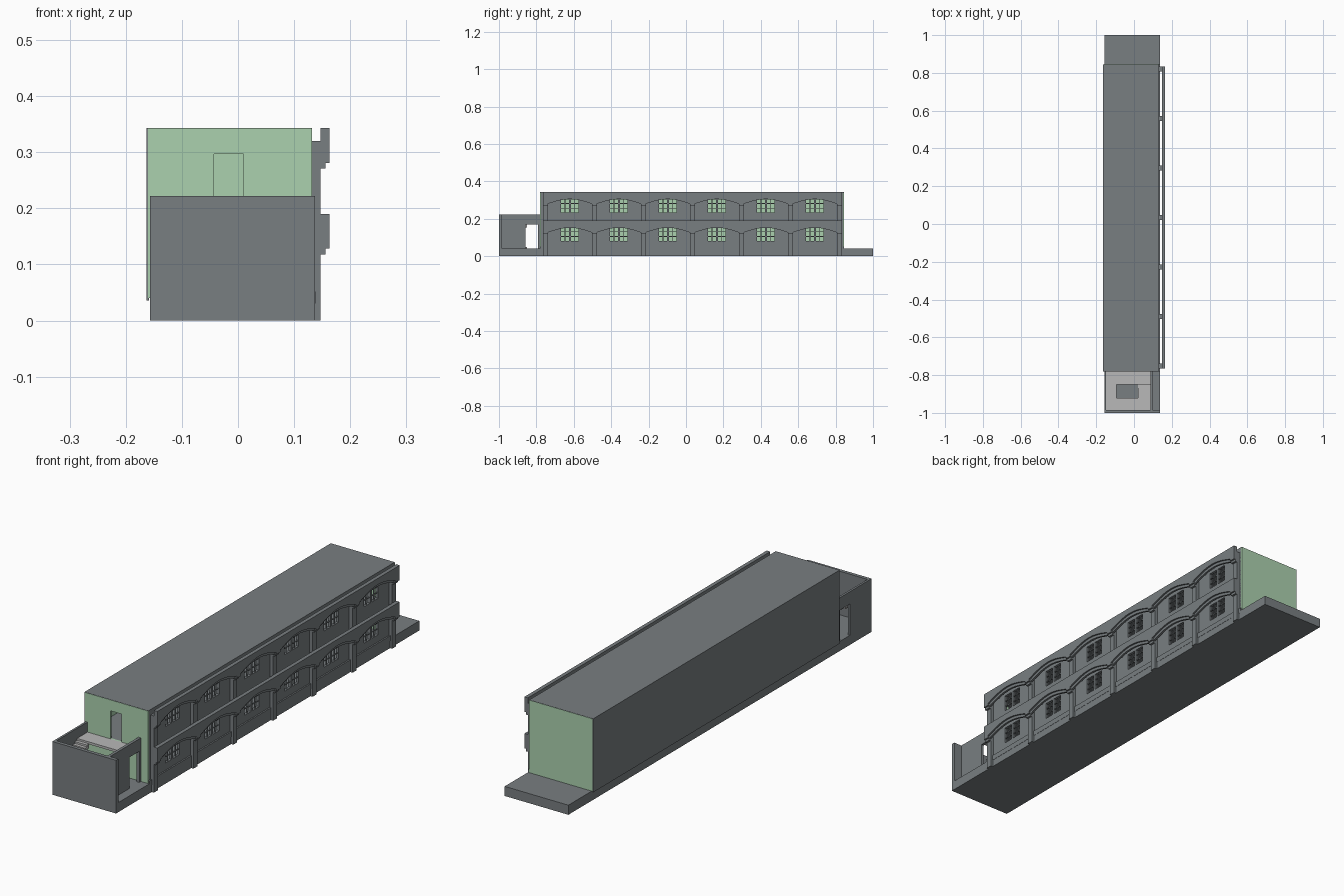
import bpy, bmesh, math

if "Cube" in bpy.data.objects:
    bpy.data.objects.remove(bpy.data.objects["Cube"])

def mat(name, c):
    m = bpy.data.materials.new(name)
    m.diffuse_color = (*c, 1)
    m.use_nodes = True
    m.node_tree.nodes["Principled BSDF"].inputs["Base Color"].default_value = m.diffuse_color
    return m

GREY = mat("slate_grey", (0.19, 0.21, 0.22))
GREEN = mat("pale_green", (0.41, 0.64, 0.43))
LIGHT = mat("light_grey", (0.48, 0.48, 0.48))

def finish(name, bm, m):
    bmesh.ops.recalc_face_normals(bm, faces=bm.faces)
    me = bpy.data.meshes.new(name)
    bm.to_mesh(me)
    bm.free()
    me.materials.append(m)
    ob = bpy.data.objects.new(name, me)
    bpy.context.collection.objects.link(ob)
    return ob

def boxes(name, m, items):
    """One object from boxes given as (x0, x1, y0, y1, z0, z1)."""
    bm = bmesh.new()
    for x0, x1, y0, y1, z0, z1 in items:
        vs = bmesh.ops.create_cube(bm, size=1)["verts"]
        for v in vs:
            v.co = (x1 if v.co.x > 0 else x0, y1 if v.co.y > 0 else y0,
                    z1 if v.co.z > 0 else z0)
    return finish(name, bm, m)

FRONT, BACK = -0.78, 0.845
STEP, FIRST, BAYS = 0.262, -0.752, 6
posts = [FIRST + STEP * i for i in range(BAYS + 1)]
centres = [p + STEP / 2 for p in posts[:-1]]

# base slab and main shell
boxes("base_slab", GREY, [(-0.157, 0.137, -1, 1, 0, 0.04)])
boxes("roof", GREY, [(-0.163, 0.132, FRONT, BACK, 0.339, 0.343)])
boxes("rear_long_wall", GREY, [(-0.163, -0.159, FRONT, BACK, 0.036, 0.34)])
boxes("inner_wall_lining", GREEN, [(-0.159, -0.154, FRONT + 0.006, BACK - 0.006, 0.04, 0.339)])
boxes("upper_floor", GREY, [(-0.154, 0.12, FRONT + 0.006, BACK - 0.006, 0.174, 0.18)])

# green end walls, the front one with a doorway at the stair landing
boxes("back_end_wall", GREEN, [(-0.16, 0.132, BACK - 0.006, BACK + 0.001, 0.04, 0.342)])
a, b = FRONT - 0.001, FRONT + 0.006
boxes("front_end_wall", GREEN, [
    (-0.16, -0.043, a, b, 0.04, 0.342), (0.01, 0.132, a, b, 0.04, 0.342),
    (-0.043, 0.01, a, b, 0.04, 0.18), (-0.043, 0.01, a, b, 0.297, 0.342)])

# window wall: solid strips, piers between openings
HALF = 0.047
FLOORS = [(0.082, 0.152), (0.234, 0.304)]
wx = (0.12, 0.132)
wall = [(*wx, FRONT, BACK, z0, z1) for z0, z1 in
        [(0.04, 0.082), (0.152, 0.234), (0.304, 0.34)]]
bars = []
for z0, z1 in FLOORS:
    edges = [FRONT] + [c + s * HALF for c in centres for s in (-1, 1)] + [BACK]
    for k in range(0, len(edges), 2):
        wall.append((*wx, edges[k], edges[k + 1], z0, z1))
    for c in centres:
        wall.append((*wx, c - 0.005, c + 0.005, z0, z1))
        for s in (-1, 1):
            y = c + s * 0.026
            bars.append((0.124, 0.129, y - 0.0015, y + 0.0015, z0, z1))
        for t in (0.33, 0.68):
            z = z0 + t * (z1 - z0)
            bars.append((0.124, 0.129, c - HALF, c + HALF, z - 0.0015, z + 0.0015))
boxes("window_wall", GREY, wall)
boxes("window_bars", GREY, bars)

# facade posts and low plinth
boxes("facade_posts", GREY, [(0.13, 0.147, p - 0.013, p + 0.013, 0, 0.32) for p in posts])
boxes("facade_plinth", GREY, [(0.13, 0.138, FRONT, BACK, 0.03, 0.052)])

# arched bands: straight top, scalloped underside
def arch_band(name, x0, x1, ztop, zlow, rise):
    n = 10
    pts = [(posts[0] - 0.013, zlow)]
    for p in posts[:-1]:
        for i in range(n + 1):
            t = i / n
            y = p + 0.013 + t * (STEP - 0.026)
            pts.append((y, zlow + rise * (0.25 + 0.75 * math.sin(math.pi * t))))
            if i == 0:
                pts.insert(-1, (y, zlow))
        pts.append((p + STEP - 0.013, zlow))
    pts += [(posts[-1] + 0.013, zlow), (posts[-1] + 0.013, ztop), (posts[0] - 0.013, ztop)]
    bm = bmesh.new()
    vs = [bm.verts.new((x0, y, z)) for y, z in pts]
    bmesh.ops.remove_doubles(bm, verts=vs, dist=1e-5)
    f = bm.faces.new([v for v in vs if v.is_valid])
    ext = bmesh.ops.extrude_face_region(bm, geom=[f])["geom"]
    bmesh.ops.translate(bm, vec=(x1 - x0, 0, 0),
                        verts=[g for g in ext if isinstance(g, bmesh.types.BMVert)])
    bmesh.ops.triangulate(bm, faces=[f for f in bm.faces if len(f.verts) > 4])
    return finish(name, bm, GREY)

for label, top in (("lower", 0.19), ("upper", 0.343)):
    arch_band(label + "_arch_band", 0.147, 0.156, top, top - 0.072, 0.034)
    arch_band(label + "_arch_face", 0.156, 0.163, top, top - 0.062, 0.036)

# stair enclosure: front wall, left wall and recessed right wall with doorways
top = 0.222
enclosure = [(-0.157, 0.137, -1, -0.985, 0.04, top)]
for x0, x1 in ((-0.157, -0.148), (0.087, 0.099)):
    enclosure += [(x0, x1, -0.985, -0.857, 0.04, top),
                  (x0, x1, -0.857, -0.792, 0.17, top),
                  (x0, x1, -0.792, FRONT, 0.04, top)]
boxes("stair_enclosure", GREY, enclosure)

# stair winding round an open well up to the landing
L, R, F, B = -0.148, 0.087, -0.985, -0.85
WL, WR, WF = -0.092, 0.022, -0.92
RISE = 0.14 / 18
treads = []
def tread(x0, x1, y0, y1):
    z = 0.04 + RISE * (len(treads) + 1)
    treads.append((x0, x1, y0, y1, max(0.04, z - 0.018), z))
for i in range(4):
    d = (B - WF) / 4
    tread(WR, R, B - (i + 1) * d, B - i * d)
tread(WR, R, F, WF)
for i in range(6):
    d = (WR - WL) / 6
    tread(WR - (i + 1) * d, WR - i * d, F, WF)
tread(L, WL, F, WF)
for i in range(5):
    d = (B - WF) / 5
    tread(L, WL, WF + i * d, WF + (i + 1) * d)
boxes("stair_treads", LIGHT, treads)
boxes("stair_landing", LIGHT, [(L, R, B, FRONT - 0.001, 0.17, 0.18)])
